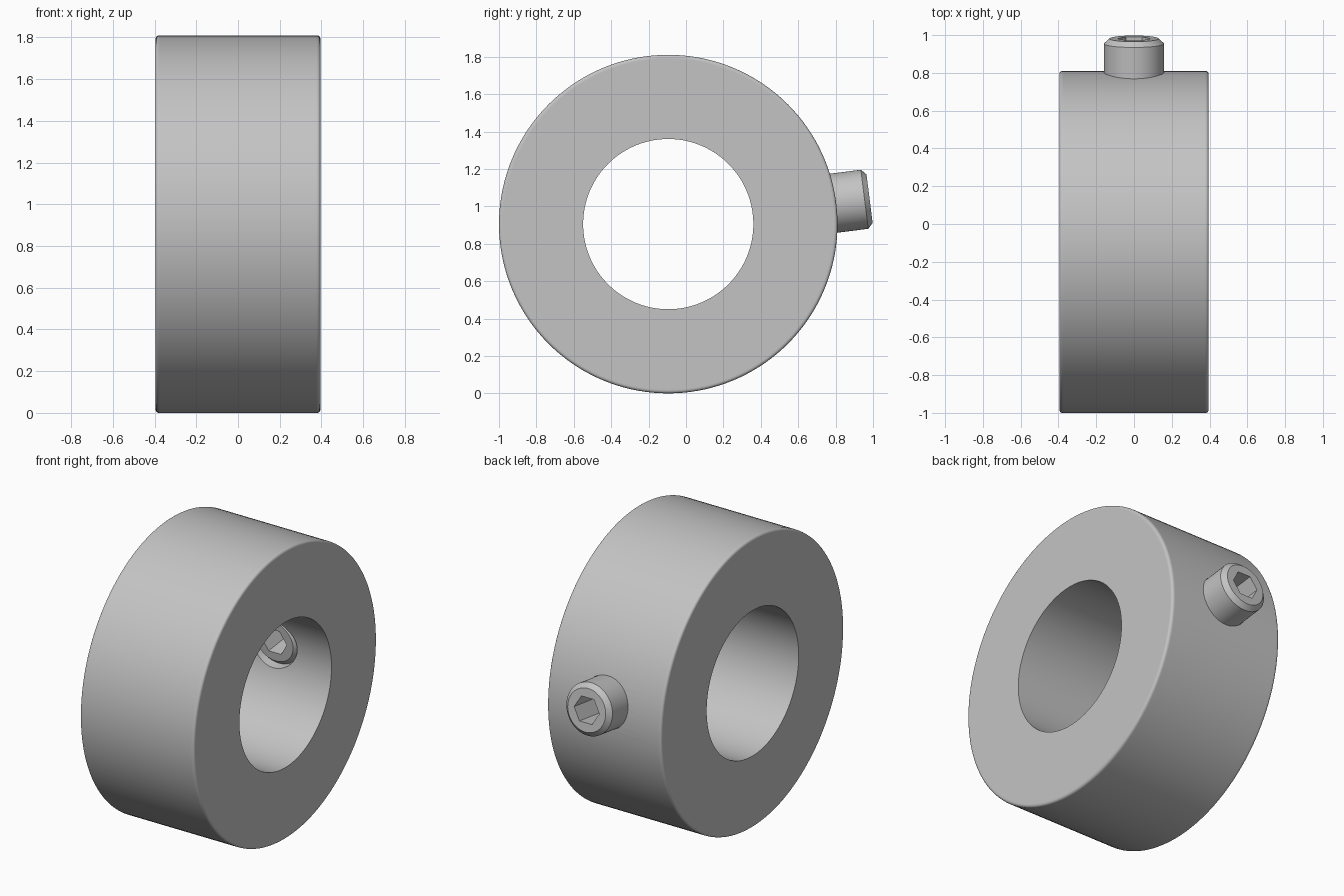
import bpy, bmesh, math
from mathutils import Matrix, Vector

if "Cube" in bpy.data.objects:
    bpy.data.objects.remove(bpy.data.objects["Cube"])

steel = bpy.data.materials.new("steel grey")
steel.diffuse_color = (0.55, 0.55, 0.55, 1)
steel.use_nodes = True
steel.node_tree.nodes["Principled BSDF"].inputs["Base Color"].default_value = steel.diffuse_color

CENTRE = Vector((0, -0.095, 0.905))
TILT = math.radians(7.2)


def lathe(name, profile, n, closed, mat):
    """Revolve (axial, radius) points about local X; open profiles get end caps."""
    bm = bmesh.new()
    rings = [[bm.verts.new((t, r * math.sin(2 * math.pi * i / n), r * math.cos(2 * math.pi * i / n)))
              for i in range(n)] for t, r in profile]
    pairs = list(zip(rings, rings[1:]))
    if closed:
        pairs.append((rings[-1], rings[0]))
    else:
        bm.faces.new(rings[0])
        bm.faces.new(rings[-1])
    for a, b in pairs:
        for i in range(n):
            j = (i + 1) % n
            bm.faces.new((a[i], a[j], b[j], b[i]))
    bmesh.ops.recalc_face_normals(bm, faces=bm.faces)
    bm.transform(mat)
    me = bpy.data.meshes.new(name)
    bm.to_mesh(me)
    bm.free()
    me.materials.append(steel)
    ob = bpy.data.objects.new(name, me)
    bpy.context.collection.objects.link(ob)
    return ob


def select(ob):
    bpy.ops.object.select_all(action='DESELECT')
    ob.select_set(True)
    bpy.context.view_layer.objects.active = ob


def cut(ob, cutter):
    select(ob)
    mod = ob.modifiers.new("cut", 'BOOLEAN')
    mod.operation = 'DIFFERENCE'
    mod.solver = 'EXACT'
    mod.object = cutter
    bpy.ops.object.modifier_apply(modifier=mod.name)
    bpy.data.objects.remove(cutter)


# Frames: collar turns about X, screw points outward along its tilted axis
collar_mat = Matrix.Translation(CENTRE)
c, s = math.cos(TILT), math.sin(TILT)
screw_mat = collar_mat @ Matrix(((0, 0, 1, 0), (c, -s, 0, 0), (s, c, 0, 0), (0, 0, 0, 1)))

# Collar: sharp bore, small rounded outer edges with supporting loops
W, R, BORE, F = 0.395, 0.905, 0.455, 0.016
half = [(W, BORE), (W, R - F - 0.006)]
half += [(W - F + F * math.cos(k * math.pi / 8), R - F + F * math.sin(k * math.pi / 8)) for k in range(5)]
half += [(W - F - 0.006, R)]
profile = half + [(-t, r) for t, r in reversed(half)]
collar = lathe("collar", profile, 144, True, collar_mat)

# Threaded hole through one side of the collar
cut(collar, lathe("hole_cutter", [(0.3, 0.16), (1.2, 0.16)], 64, False, screw_mat))

# Set screw: chamfered at both ends with a hexagonal socket
set_screw = lathe("set_screw", [(0.455, 0.131), (0.482, 0.159), (1.058, 0.159), (1.085, 0.131)],
                  64, False, screw_mat)
cut(set_screw, lathe("socket_cutter", [(0.4, 0.087), (1.2, 0.087)], 6, False, screw_mat))

for ob in (collar, set_screw):
    select(ob)
    bpy.ops.object.shade_smooth_by_angle(angle=math.radians(30))
